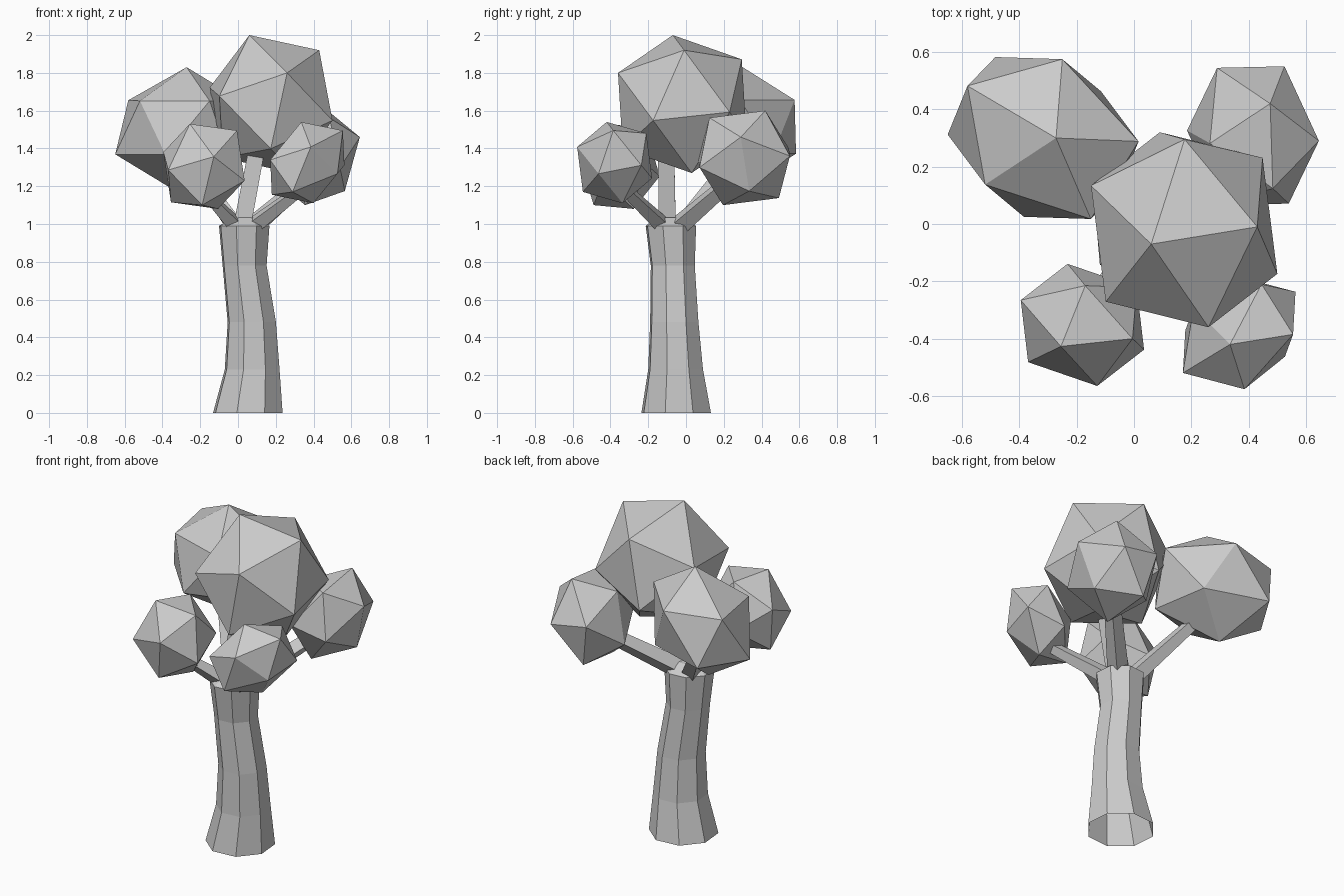
import bpy, bmesh, math
from mathutils import Vector, Matrix

if "Cube" in bpy.data.objects:
    bpy.data.objects.remove(bpy.data.objects["Cube"])

PHI = (1 + 5 ** 0.5) / 2


def finish(bm, name):
    bmesh.ops.recalc_face_normals(bm, faces=bm.faces)
    me = bpy.data.meshes.new(name)
    bm.to_mesh(me)
    bm.free()
    ob = bpy.data.objects.new(name, me)
    bpy.context.collection.objects.link(ob)
    return ob


def foliage(name, centre, a, b, c):
    """Stretched icosahedron from its centre and the corners of one face."""
    centre = Vector(centre)
    to = Matrix([Vector(p) - centre for p in (a, b, c)]).transposed()
    ref = Matrix([(0, 1, PHI), (0, -1, PHI), (PHI, 0, 1)]).transposed()
    m = to @ ref.inverted()
    bm = bmesh.new()
    for s in (1, -1):
        for t in (PHI, -PHI):
            for v in ((0, s, t), (s, t, 0), (t, 0, s)):
                bm.verts.new(centre + m @ Vector(v))
    bmesh.ops.convex_hull(bm, input=bm.verts[:])
    finish(bm, name)


def tube(name, rings, sides, turn, upright=False, cap_start=False):
    """Faceted tube through rings of (x, y, z, radius)."""
    bm = bmesh.new()
    pts = [Vector(r[:3]) for r in rings]
    loops = []
    for i, r in enumerate(rings):
        d = pts[min(i + 1, len(pts) - 1)] - pts[max(i - 1, 0)]
        q = Vector((0, 0, 1)).rotation_difference(d)
        loop = []
        for k in range(sides):
            ang = math.radians(turn) + 2 * math.pi * k / sides
            off = Vector((math.cos(ang), math.sin(ang), 0)) * r[3]
            loop.append(bm.verts.new(pts[i] + (off if upright else q @ off)))
        loops.append(loop)
    for lo, hi in zip(loops, loops[1:]):
        for k in range(sides):
            n = (k + 1) % sides
            bm.faces.new((lo[k], lo[n], hi[n], hi[k]))
    bm.faces.new(loops[-1])
    finish(bm, name)


# Curved eight-sided trunk with a shallow crown
tube("trunk", [(.052, -.052, 0, .193), (.075, -.055, .23, .152),
               (.073, -.062, .48, .134), (.035, -.07, .78, .122),
               (.033, -.08, .99, .14), (.035, -.085, 1.035, .07)],
     8, 27.5, upright=True)

# Four-sided branches running into the foliage
branches = {
    "branch_top": [(.02, -.10, .98, .065), (.10, -.105, 1.40, .06)],
    "branch_front_left": [(-.01, -.12, .99, .05), (-.17, -.29, 1.16, .03)],
    "branch_front_right": [(.08, -.12, .99, .05), (.33, -.32, 1.18, .035)],
    "branch_back_right": [(.07, -.05, .98, .06), (.36, .24, 1.23, .045)],
    "branch_back_left": [(-.01, -.03, .98, .055), (-.24, .21, 1.30, .04)],
}
for name, rings in branches.items():
    tube(name, rings, 4, 45)

# Five foliage clumps
foliage("foliage_top", (.175, -.02, 1.635),
        (.06, -.07, 2.0), (.43, -.01, 1.92), (.26, -.36, 1.80))
foliage("foliage_back_left", (-.317, .30, 1.512),
        (-.272, .30, 1.83), (.016, .288, 1.655), (-.25, .575, 1.657))
foliage("foliage_front_left", (-.18, -.352, 1.305),
        (-.255, -.427, 1.53), (-.005, -.40, 1.495), (-.17, -.215, 1.51))
foliage("foliage_front_right", (.367, -.378, 1.325),
        (.335, -.42, 1.54), (.555, -.385, 1.495), (.445, -.21, 1.48))
foliage("foliage_back_right", (.415, .308, 1.35),
        (.475, .42, 1.60), (.645, .29, 1.46), (.525, .55, 1.36))
